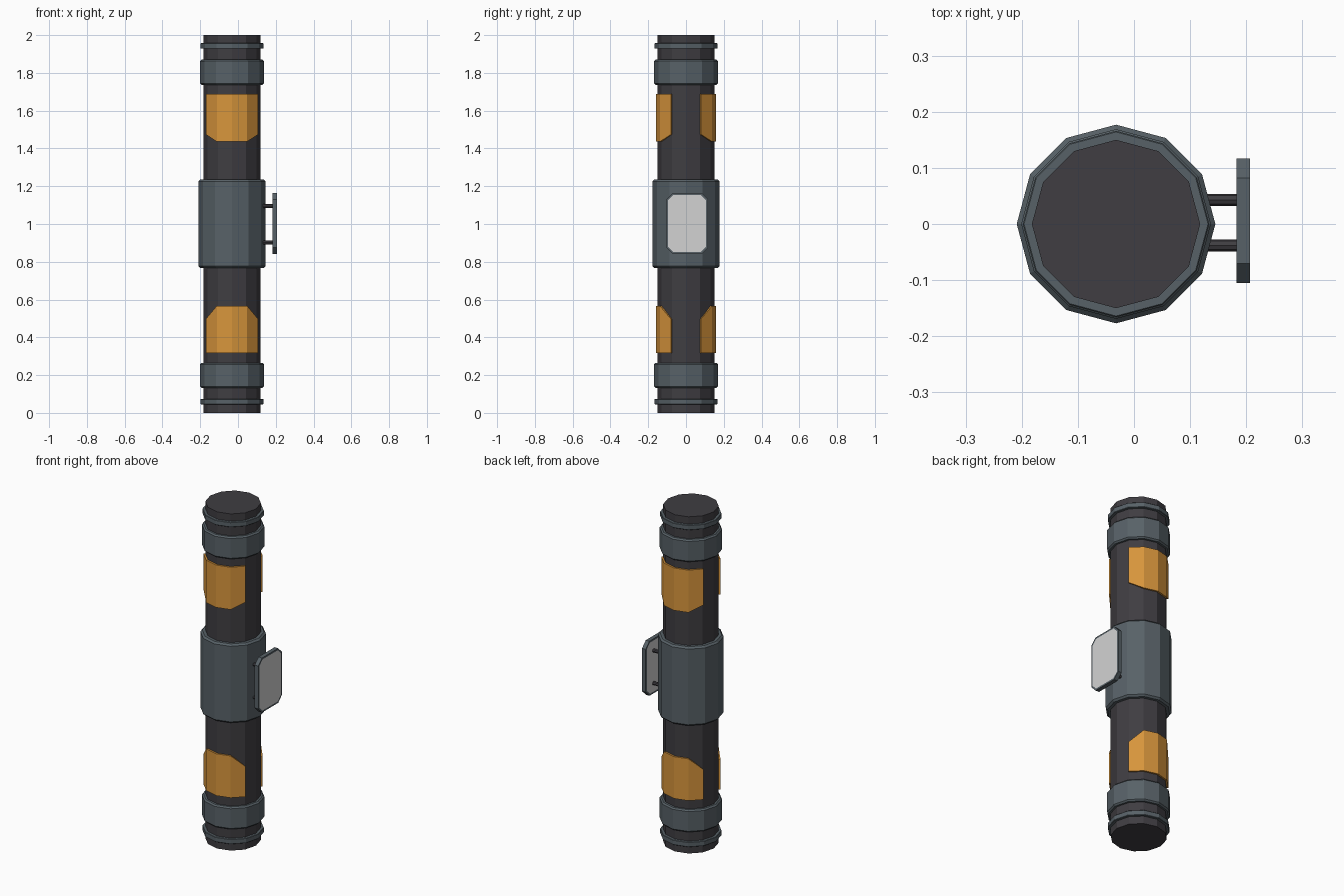
import bpy, bmesh, math

if "Cube" in bpy.data.objects:
    bpy.data.objects.remove(bpy.data.objects["Cube"])

CX = -0.032          # axis of the column
SIDES = 12


def material(name, rgb):
    m = bpy.data.materials.new(name)
    m.diffuse_color = (*rgb, 1)
    m.use_nodes = True
    m.node_tree.nodes["Principled BSDF"].inputs["Base Color"].default_value = m.diffuse_color
    return m


DARK = material("charcoal", (0.050, 0.047, 0.054))
SLATE = material("slate grey", (0.096, 0.120, 0.136))
ORANGE = material("orange", (0.68, 0.30, 0.045))
WHITE = material("light grey", (0.65, 0.65, 0.65))


def finish(bm, name, *mats):
    bmesh.ops.recalc_face_normals(bm, faces=bm.faces)
    me = bpy.data.meshes.new(name)
    bm.to_mesh(me)
    bm.free()
    for m in mats:
        me.materials.append(m)
    ob = bpy.data.objects.new(name, me)
    bpy.context.collection.objects.link(ob)
    return ob


def lathe(name, profile, mat):
    """Closed 12-sided solid from (radius, z) pairs."""
    bm = bmesh.new()
    rings = []
    for r, z in profile:
        rings.append([bm.verts.new((CX + r * math.cos(2 * math.pi * i / SIDES),
                                    r * math.sin(2 * math.pi * i / SIDES), z))
                      for i in range(SIDES)])
    for a, b in zip(rings, rings[1:]):
        for i in range(SIDES):
            j = (i + 1) % SIDES
            bm.faces.new((a[i], a[j], b[j], b[i]))
    bm.faces.new(rings[0])
    bm.faces.new(rings[-1])
    return finish(bm, name, mat)


def collar(name, r, z0, z1, bevel):
    lathe(name, [(r - bevel, z0), (r, z0 + bevel), (r, z1 - bevel), (r - bevel, z1)], SLATE)


def plate(name, mid, z_flat, z_cut, z_far):
    """Curved plate over four facets, outer corners of one edge cut to z_cut."""
    bm = bmesh.new()
    cols = []
    for k in range(-2, 3):
        a = math.radians(mid + 30 * k)
        edge = z_cut if abs(k) == 2 else z_flat
        cols.append([bm.verts.new((CX + r * math.cos(a), r * math.sin(a), z))
                     for r, z in ((0.145, edge), (0.160, edge), (0.160, z_far), (0.145, z_far))])
    for a, b in zip(cols, cols[1:]):
        for i in range(4):
            j = (i + 1) % 4
            bm.faces.new((a[i], a[j], b[j], b[i]))
    bm.faces.new(cols[0])
    bm.faces.new(cols[-1])
    finish(bm, name, ORANGE)


# Column and collars
lathe("column", [(0.15, 0), (0.15, 2)], DARK)
collar("middle_sleeve", 0.177, 0.767, 1.236, 0.010)
collar("lower_collar", 0.169, 0.132, 0.265, 0.008)
collar("upper_collar", 0.169, 1.737, 1.870, 0.008)
collar("lower_thin_ring", 0.166, 0.045, 0.074, 0.002)
collar("upper_thin_ring", 0.166, 1.928, 1.957, 0.002)

# Orange plates, front and back
for side, mid in (("front", -90), ("back", 90)):
    plate(side + "_upper_plate", mid, 1.436, 1.474, 1.688)
    plate(side + "_lower_plate", mid, 0.567, 0.497, 0.318)

# Side panel: chamfered slab, inset light faces on both broad sides
bm = bmesh.new()
cy, cz, hy, hz, c = 0.006, 1.003, 0.111, 0.162, 0.035
outline = [(hy, hz - c), (hy - c, hz), (c - hy, hz), (-hy, hz - c),
           (-hy, c - hz), (c - hy, -hz), (hy - c, -hz), (hy, c - hz)]
base = bm.faces.new([bm.verts.new((0.183, cy + y, cz + z)) for y, z in outline])
ext = bmesh.ops.extrude_face_region(bm, geom=[base], use_keep_orig=True)
for v in ext["geom"]:
    if isinstance(v, bmesh.types.BMVert):
        v.co.x = 0.207
bmesh.ops.recalc_face_normals(bm, faces=bm.faces)
broad = [f for f in bm.faces if len(f.verts) == 8]
bmesh.ops.inset_individual(bm, faces=broad, thickness=0.011)
for f in bm.faces:
    f.material_index = 1 if len(f.verts) == 8 else 0
finish(bm, "side_panel", SLATE, WHITE)

# Four rods holding the panel
for i, y in enumerate((-0.038, 0.043)):
    for j, z in enumerate((0.902, 1.096)):
        bpy.ops.mesh.primitive_cylinder_add(vertices=8, radius=0.0108, depth=0.086,
                                            location=(0.141, y, z),
                                            rotation=(0, math.pi / 2, 0))
        rod = bpy.context.object
        rod.name = f"panel_rod_{i}{j}"
        rod.data.materials.append(DARK)
